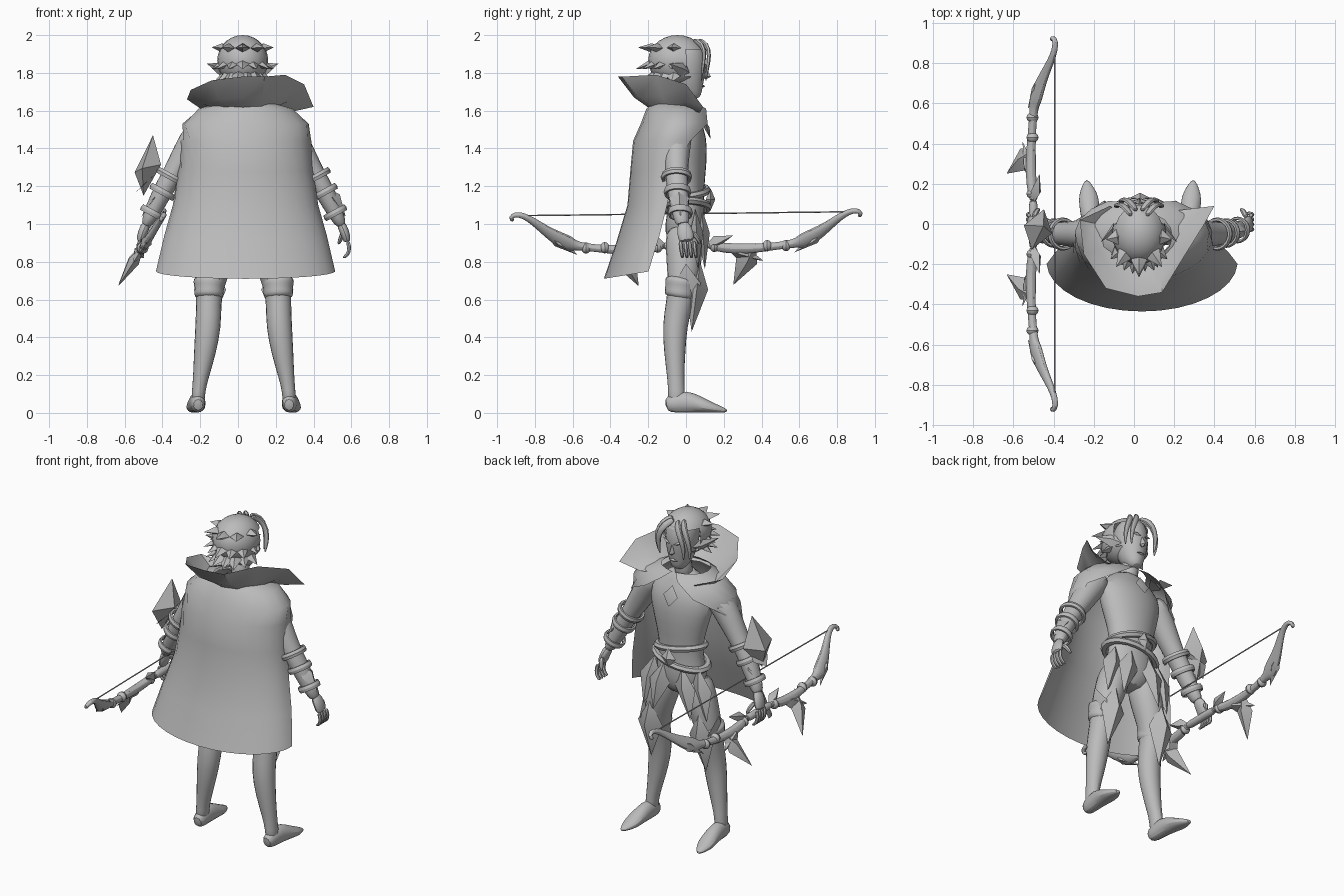
import bpy, bmesh, math
from mathutils import Vector as V

cube = bpy.data.objects.get("Cube")
if cube:
    bpy.data.objects.remove(cube, do_unlink=True)

grey = bpy.data.materials.new("plain grey")
grey.use_nodes = True
grey.diffuse_color = (0.5, 0.5, 0.5, 1)
grey.node_tree.nodes["Principled BSDF"].inputs["Base Color"].default_value = (0.5, 0.5, 0.5, 1)
X, Y, Z = V((1, 0, 0)), V((0, 1, 0)), V((0, 0, 1))
CX = 0.03
parts = []


def finish(name, bm, smooth=0):
    bmesh.ops.recalc_face_normals(bm, faces=bm.faces)
    mesh = bpy.data.meshes.new(name)
    bm.to_mesh(mesh)
    bm.free()
    ob = bpy.data.objects.new(name, mesh)
    bpy.context.collection.objects.link(ob)
    mesh.materials.append(grey)
    if smooth:
        ob.modifiers.new("Smooth", "SUBSURF").levels = smooth
        ob.modifiers["Smooth"].render_levels = smooth
    parts.append(ob)
    return ob


def loft(name, rows, closed=False, caps=False, smooth=0):
    """Skin rows of equal point count."""
    bm = bmesh.new()
    vs = [[bm.verts.new(p) for p in r] for r in rows]
    n = len(rows[0])
    for r, q in zip(vs, vs[1:]):
        for i in range(n if closed else n - 1):
            j = (i + 1) % n
            bm.faces.new((r[i], r[j], q[j], q[i]))
    if caps:
        bm.faces.new(vs[0])
        bm.faces.new(vs[-1])
    return finish(name, bm, smooth)


def tube(name, pts, ref=Y, segs=10, smooth=1):
    """pts: (x, y, z, radius across, radius along ref)."""
    cs = [V(p[:3]) for p in pts]
    rows = []
    for i, p in enumerate(pts):
        t = (cs[min(i + 1, len(cs) - 1)] - cs[max(i - 1, 0)]).normalized()
        a = ref.cross(t).normalized()
        b = t.cross(a)
        ring = []
        for k in range(segs):
            f = math.tau * (k + 0.5) / segs
            q = cs[i] + a * p[3] * math.cos(f) + b * p[-1] * math.sin(f)
            ring.append((q.x, q.y, max(q.z, 0)))
        rows.append(ring)
    return loft(name, rows, True, True, smooth)


def leaf(name, a, b, w, n, m=0.4):
    """Pointed ridged plate from a to b, half width w and half depth n."""
    a, b, w, n = V(a), V(b), V(w), V(n)
    c = a.lerp(b, m)
    bm = bmesh.new()
    va, vb = bm.verts.new(a), bm.verts.new(b)
    mid = [bm.verts.new(c + d) for d in (w, n, -w, -n)]
    for i in range(4):
        bm.faces.new((va, mid[i], mid[i - 1]))
        bm.faces.new((vb, mid[i - 1], mid[i]))
    return finish(name, bm)


def ring(name, loc, size, rot=(0, 0, 0)):
    bpy.ops.mesh.primitive_torus_add(major_segments=20, minor_segments=6, major_radius=1,
                                     minor_radius=0.15, location=loc, rotation=rot)
    ob = bpy.context.object
    ob.name = name
    ob.scale = size
    ob.data.materials.append(grey)
    parts.append(ob)


# torso and belts
tube("torso", [(CX, y, z, a, b) for z, y, a, b in (
    (.87, -.01, .08, .07), (.95, -.01, .165, .11), (1.05, 0, .16, .105), (1.14, .005, .14, .09),
    (1.25, .005, .155, .1), (1.4, 0, .205, .12), (1.5, -.015, .22, .115),
    (1.58, -.03, .15, .085), (1.64, -.02, .06, .06))], segs=14)
ring("upper_belt", (CX, .005, 1.17), (.15, .11, .13), (.1, .16, 0))
ring("lower_belt", (CX, 0, 1.09), (.165, .12, .13), (0, -.2, 0))
leaf("belt_buckle", (CX, .13, 1.19), (CX, .13, 1.07), (.05, 0, 0), (0, .025, 0), .5)
leaf("cape_clasp", (CX, .09, 1.57), (CX, .13, 1.45), (.05, 0, 0), (0, .015, 0), .5)

# legs, boots, arms and hands
for s, side in ((1, "left"), (-1, "right")):
    def at(x, *rest):
        return (CX + s * x, *rest)
    tube(side + "_leg", [at(*p) for p in (
        (.09, -.01, .99, .08, .1), (.115, -.01, .9, .1, .105), (.15, -.01, .78, .092, .098),
        (.18, -.02, .67, .078, .08), (.185, -.035, .58, .07, .075), (.187, -.06, .46, .073, .07),
        (.205, -.06, .32, .062, .06), (.225, -.055, .2, .045, .048), (.24, -.05, .11, .036, .046),
        (.242, -.05, .04, .04, .05))])
    tube(side + "_boot", [at(*p) for p in (
        (.24, -.11, .04, .03, .035), (.242, -.07, .05, .042, .055), (.245, 0, .06, .045, .065),
        (.25, .07, .045, .052, .047), (.256, .13, .028, .054, .032), (.262, .18, .018, .035, .02),
        (.266, .22, .01, .008, .008))], Z)
    tube(side + "_boot_cuff", [at(*p) for p in (
        (.18, -.02, .72, .088, .09), (.182, -.025, .69, .092, .094), (.183, -.03, .66, .08, .084),
        (.184, -.033, .63, .086, .088), (.185, -.04, .6, .074, .076))])
    leaf(side + "_knee_guard", at(.17, .075, .8), at(.19, .03, .43), (.085, 0, 0), (0, .06, 0))
    leaf(side + "_knee_wing", at(.26, .0, .79), at(.2, .02, .53), (.0, .07, 0), (.02, 0, 0))
    # hanging tunic panels
    for x, y, w in ((.06, .085, .07), (.15, .05, .07)):
        leaf(side + "_tunic_panel", at(x, y, 1.08), at(x + .07, y + .015, .76), (w, -s * 0, 0), (0, .035, 0))
    tube(side + "_arm", [at(*p) for p in (
        (.17, -.04, 1.54, .06, .08), (.24, -.045, 1.49, .085, .085), (.31, -.05, 1.37, .075, .073),
        (.37, -.05, 1.27, .06, .063), (.42, -.045, 1.19, .055, .06), (.46, -.035, 1.11, .052, .055),
        (.5, -.025, 1.03, .038, .043), (.52, -.015, .99, .03, .038))])
    for x, y, z, r in ((.385, -.05, 1.25, .072), (.43, -.045, 1.17, .064), (.485, -.03, 1.06, .058)):
        ring(side + "_arm_band", at(x, y, z), (r, r, .13), (0, -s * .5, 0))
    leaf(side + "_forearm_plate", at(.43, -.04, 1.2), at(.54, -.03, 1.04), (0, .055, 0), (.035, 0, .02))
    tube(side + "_palm", [at(*p) for p in (
        (.51, -.015, 1.01, .028, .035), (.535, -.005, .96, .026, .045), (.55, .005, .9, .024, .048))])
    for i in range(4):
        y = -.03 + i * .024
        tube(side + "_finger", [at(*p) for p in (
            (.55, y, .915, .014), (.562, y + .004, .87, .013), (.55, y + .01, .835, .012),
            (.525, y + .012, .82, .009))], segs=6)
    tube(side + "_thumb", [at(*p) for p in (
        (.53, .03, .96, .018), (.515, .065, .925, .016), (.5, .075, .89, .009))], segs=6)

# shoulder shield on the bow arm
leaf("arm_shield", (-.45, -.01, 1.47), (-.5, -.04, 1.15), (.03, .1, 0), (.07, -.02, .02), .55)
leaf("arm_shield_tip", (-.4, -.02, 1.3), (-.54, -.03, 1.17), (0, .07, 0), (.03, 0, .03), .7)

# cape: z, half width, centre y, depth, half sweep in degrees
rows = []
for z, rx, yc, ry, sweep in ((1.64, .15, -.06, .12, 175), (1.61, .25, -.05, .16, 168),
                             (1.53, .335, -.05, .19, 150), (1.44, .35, -.06, .22, 112),
                             (1.28, .36, -.08, .215, 95), (1.1, .385, -.1, .21, 90),
                             (.9, .43, -.14, .23, 90), (.71, .475, -.19, .245, 88)):
    row = []
    for k in range(17):
        t = math.radians(sweep * (k / 8 - 1))
        lift = .04 * (1 - math.cos(t)) if z < 1 else 0
        row.append((CX + .01 + rx * math.sin(t), yc - ry * math.cos(t), z + lift))
    rows.append(row)
loft("cape", rows)

# flared collar
rim = [V(p) for p in ((-.12, .09, 1.61), (-.27, .02, 1.66), (-.25, -.15, 1.71), (-.14, -.32, 1.76),
                      (.02, -.36, 1.78), (.14, -.34, 1.78), (.25, -.16, 1.79), (.35, 0, 1.74),
                      (.4, .09, 1.62))]
base = []
for k in range(9):
    t = math.radians(-140 + 35 * k)
    base.append(V((CX + .16 * math.sin(t), -.05 - .14 * math.cos(t), 1.61)))
middle = [a.lerp(b, .5) - Z * .025 for a, b in zip(base, rim)]
loft("collar", [base, middle, rim])

# head and face
HX = .025
tube("neck", [(HX, -.02, 1.58, .06), (HX, -.01, 1.65, .052), (HX, 0, 1.74, .055)])
tube("head", [(HX, y, z, a, b) for z, y, a, b in (
    (1.66, .05, .025, .025), (1.68, .045, .045, .045), (1.72, .02, .07, .08),
    (1.78, .005, .088, .1), (1.85, 0, .097, .112), (1.92, -.01, .095, .11),
    (1.97, -.03, .06, .07))], segs=14)
leaf("nose", (HX, .1, 1.84), (HX, .105, 1.765), (.016, 0, 0), (0, .028, 0), .8)
leaf("mouth", (HX - .03, .09, 1.73), (HX + .03, .09, 1.73), (0, 0, .008), (0, .012, 0), .5)

# hair cap, open at the face
bm = bmesh.new()
bmesh.ops.create_uvsphere(bm, u_segments=20, v_segments=14, radius=1)
for v in bm.verts:
    v.co = V((HX + v.co.x * .135, -.045 + v.co.y * .155, 1.865 + v.co.z * .135))
hidden = [f for f in bm.faces if f.calc_center_median().z < 1.92 - max(0, .02 - f.calc_center_median().y)
          and f.calc_center_median().y > .01]
bmesh.ops.delete(bm, geom=hidden, context="FACES")
finish("hair_cap", bm)

# layered spikes at the back of the hair
for z, count, drop, reach in ((1.93, 5, -.005, .215), (1.87, 7, .05, .215), (1.81, 8, .06, .2)):
    for k in range(count):
        t = math.radians(-80 + 160 * k / (count - 1))
        out = V((math.sin(t) * .78, -math.cos(t), 0))
        root = V((HX, -.04, z)) + out * .09
        tip = V((HX, -.04, z - drop)) + out * (reach + .012 * (k % 2))
        leaf("hair_spike", root, tip, V((math.cos(t), math.sin(t), 0)) * .04, (0, 0, .025))

# ears, brows and front locks
for s in (1, -1):
    leaf("ear", (HX + s * .08, .02, 1.8), (HX + s * .19, -.09, 1.85),
         (0, .015, .035), (s * .015, .015, 0), .35)
    leaf("brow", (HX + s * .012, .108, 1.835), (HX + s * .075, .085, 1.855),
         (0, 0, .009), (0, .012, 0))
    for d in (0, .025):
        tube("front_lock", [(HX + s * (x + d), y - d, z, r, r * .6) for x, y, z, r in (
            (.01, .06, 1.975, .022), (.045, .115, 1.95, .025), (.078, .125, 1.89, .022),
            (.09, .112, 1.82, .018), (.08, .105, 1.75, .004))], segs=6)

# bow, tilted outward and down from its string
out = V((-.52, 0, -.83)).normalized()
across = Y.cross(out)


def bow(y, u):
    return V((-.395, y, 1.055 + .012 * y)) + out * u


tube("bow_grip", [(*bow(y, .2), .024) for y in (-.13, -.05, .05, .13)], across)
for s in (1, -1):
    tube("bow_limb", [(*bow(s * y, u), a, b) for y, u, a, b in (
        (.1, .19, .025, .025), (.2, .22, .03, .028), (.32, .225, .032, .028), (.44, .215, .022, .022),
        (.54, .2, .022, .022), (.59, .19, .03, .024), (.62, .18, .052, .026), (.68, .145, .046, .024),
        (.75, .09, .03, .02), (.81, .035, .022, .018), (.86, .0, .018, .016), (.905, -.01, .017, .016),
        (.93, .012, .015, .014), (.915, .035, .012, .012))], across, 8)
    for y0, u0, y1, u1, w in ((.37, .19, .25, .45, .06), (.1, .2, .25, .14, .035),
                              (.2, .2, .41, .3, .045), (.74, .11, .575, .25, .035)):
        a, b = bow(s * y0, u0), bow(s * y1, u1)
        leaf("bow_blade", a, b, (b - a).normalized().cross(across) * w, across * .03)
    for y in (.15, .43, .53):
        tube("bow_knot", [(*bow(s * (y + d), .207), r) for d, r in
                          ((-.025, .022), (0, .04), (.025, .022))], across, 8)
tube("bow_string", [(*bow(-.85, 0), .004), (*bow(.85, 0), .004)], across, 5, 0)

# smooth shading with sharp creases kept
bpy.ops.object.select_all(action="DESELECT")
for ob in parts:
    ob.select_set(True)
bpy.context.view_layer.objects.active = parts[0]
bpy.ops.object.shade_smooth_by_angle(angle=math.radians(40))
